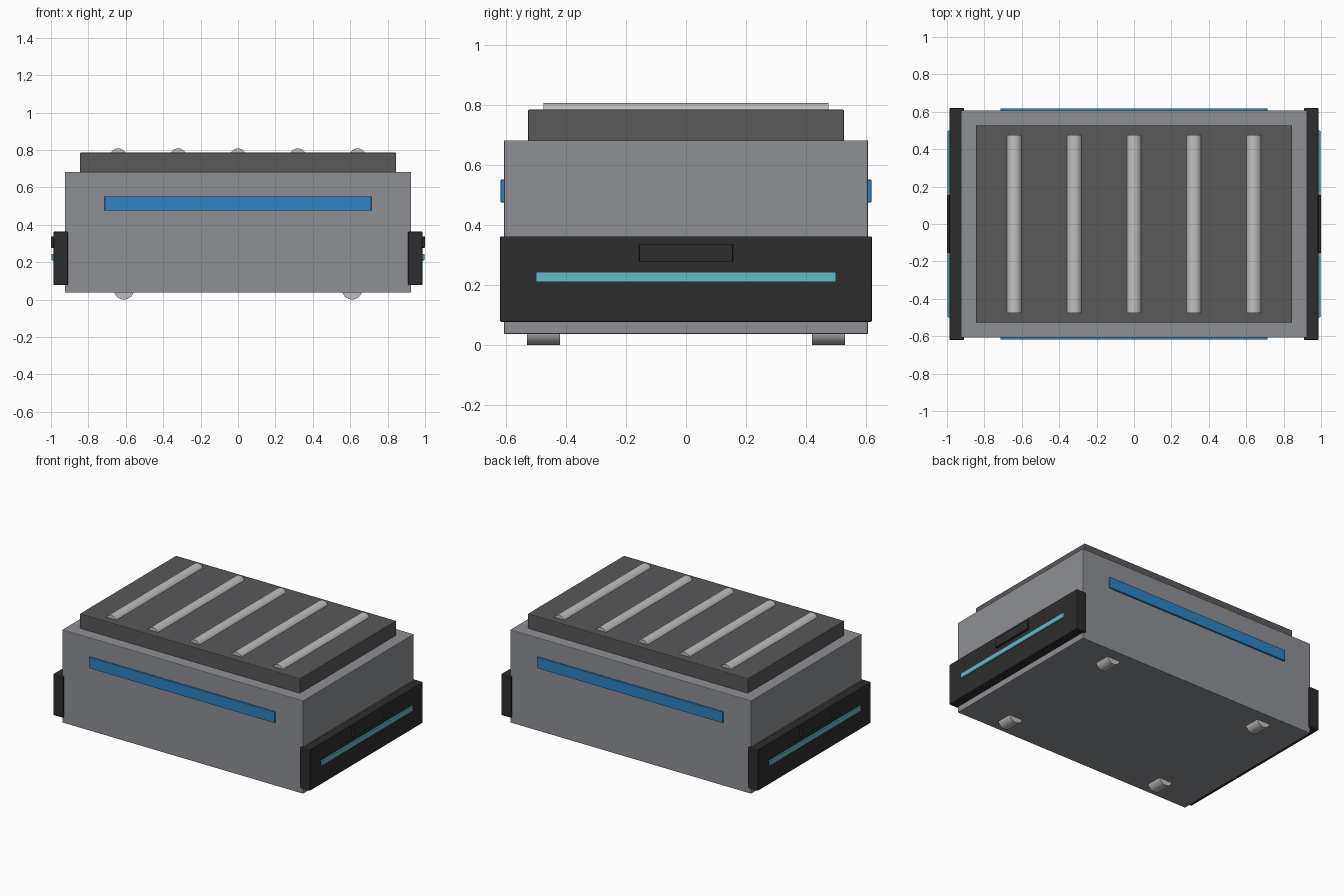
import bpy
from math import radians

cube = bpy.data.objects.get("Cube")
if cube:
    bpy.data.objects.remove(cube, do_unlink=True)


def material(name, r, g, b):
    m = bpy.data.materials.new(name)
    m.use_nodes = True
    m.diffuse_color = (r, g, b, 1)
    m.node_tree.nodes["Principled BSDF"].inputs["Base Color"].default_value = (r, g, b, 1)
    return m


grey = material("body grey", 0.27, 0.28, 0.30)
dark = material("lid dark grey", 0.10, 0.10, 0.105)
black = material("bumper black", 0.026, 0.026, 0.027)
blue = material("stripe blue", 0.025, 0.23, 0.56)
cyan = material("light strip cyan", 0.13, 0.50, 0.59)
metal = material("metal", 0.52, 0.52, 0.53)


def box(name, x, y, z, mat, bevel=0.004):
    """Box spanning the (low, high) pairs x, y and z."""
    spans = (x, y, z)
    bpy.ops.mesh.primitive_cube_add(size=1, location=[(a + b) / 2 for a, b in spans])
    ob = bpy.context.object
    ob.name = name
    ob.scale = [abs(b - a) for a, b in spans]
    bpy.ops.object.transform_apply(location=False, rotation=False, scale=True)
    ob.data.materials.append(mat)
    if bevel:
        mod = ob.modifiers.new("Bevel", "BEVEL")
        mod.width = bevel
        mod.segments = 2
    return ob


def rod(name, centre, radius, length, mat):
    """Cylinder lying along the y axis."""
    bpy.ops.mesh.primitive_cylinder_add(vertices=32, radius=radius, depth=length,
                                        location=centre, rotation=(radians(90), 0, 0))
    ob = bpy.context.object
    ob.name = name
    ob.data.materials.append(mat)
    bpy.ops.object.shade_smooth_by_angle(angle=radians(40))
    return ob


# Main case and lid
box("body", (-0.925, 0.925), (-0.607, 0.607), (0.037, 0.683), grey)
box("lid", (-0.845, 0.845), (-0.527, 0.527), (0.68, 0.785), dark)

# Rounded ribs along the lid
for i in range(5):
    rod(f"lid_rib_{i + 1}", (0.32 * (i - 2), 0, 0.764), 0.044, 0.95, metal)

# Coloured stripes on the long faces
for end, s in (("front", -1), ("back", 1)):
    box(f"{end}_stripe", (-0.713, 0.713), sorted((s * 0.6, s * 0.618)), (0.476, 0.552), blue, 0.002)

# End bumpers, each with a handle and a light strip
for side, s in (("left", 1), ("right", -1)):
    def out(a, b):
        return sorted((s * a, s * b))
    box(f"{side}_bumper", out(0.91, 0.986), (-0.62, 0.62), (0.078, 0.363), black)
    box(f"{side}_handle", out(0.98, 1.0), (-0.156, 0.156), (0.277, 0.338), black, 0.002)
    box(f"{side}_light_strip", out(0.98, 0.996), (-0.5, 0.5), (0.21, 0.244), cyan, 0.002)

    # Rounded feet under the corners
    for end, t in (("front", -1), ("back", 1)):
        rod(f"{end}_{side}_foot", (s * 0.61, t * 0.475, 0.053), 0.053, 0.11, metal)
